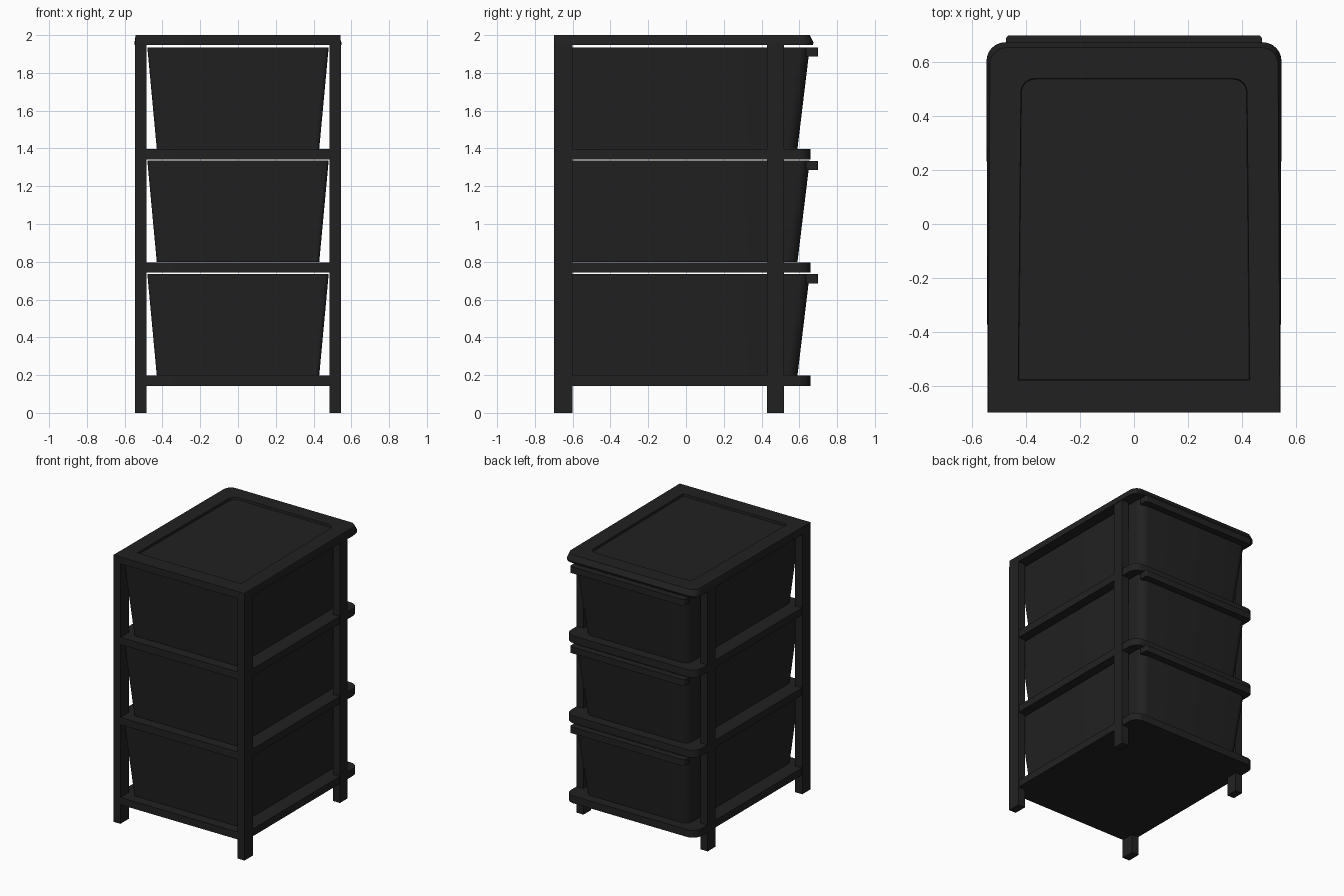
import bpy, bmesh, math

if "Cube" in bpy.data.objects:
    bpy.data.objects.remove(bpy.data.objects["Cube"])

mat = bpy.data.materials.new("charcoal_plastic")
mat.diffuse_color = (0.0155, 0.0155, 0.0155, 1)
mat.use_nodes = True
mat.node_tree.nodes["Principled BSDF"].inputs["Base Color"].default_value = mat.diffuse_color


def finish(name, bm):
    bmesh.ops.recalc_face_normals(bm, faces=bm.faces)
    me = bpy.data.meshes.new(name)
    bm.to_mesh(me)
    bm.free()
    ob = bpy.data.objects.new(name, me)
    bpy.context.collection.objects.link(ob)
    me.materials.append(mat)
    bpy.ops.object.select_all(action='DESELECT')
    ob.select_set(True)
    bpy.context.view_layer.objects.active = ob
    bpy.ops.object.shade_smooth_by_angle(angle=math.radians(30))
    return ob


def outline(xb, xf, y0, y1, rb, rf, n=6):
    """Plan outline: half widths at the -y / +y ends and corner radii."""
    pts = []
    for cx, cy, r, a0 in ((xf - rf, y1 - rf, rf, 0), (-xf + rf, y1 - rf, rf, 90),
                          (-xb + rb, y0 + rb, rb, 180), (xb - rb, y0 + rb, rb, 270)):
        for i in range(n + 1):
            a = math.radians(a0 + 90 * i / n)
            pts.append((cx + r * math.cos(a), cy + r * math.sin(a)))
    return pts


def loft(name, rings):
    """Skin a stack of (outline args, z) rings and cap both ends."""
    bm = bmesh.new()
    vs = [[bm.verts.new((x, y, z)) for x, y in outline(*args)] for args, z in rings]
    n = len(vs[0])
    for a, b in zip(vs, vs[1:]):
        for i in range(n):
            j = (i + 1) % n
            bm.faces.new((a[i], a[j], b[j], b[i]))
    bm.faces.new(vs[0][::-1])
    bm.faces.new(vs[-1])
    return finish(name, bm)


def box(name, x0, x1, y0, y1, z0, z1):
    bm = bmesh.new()
    bmesh.ops.create_cube(bm, size=1)
    for v in bm.verts:
        v.co = ((x0 + x1) / 2 + v.co.x * (x1 - x0), (y0 + y1) / 2 + v.co.y * (y1 - y0),
                (z0 + z1) / 2 + v.co.z * (z1 - z0))
    return finish(name, bm)


E = 0.001  # near-square corner

# Four posts
for side, s in (("left", -1), ("right", 1)):
    xa, xb = sorted((s * 0.485, s * 0.544))
    box(f"{side}_front_post", xa, xb, -0.70, -0.60, 0, 1.95)
    box(f"{side}_back_post", xa, xb, 0.43, 0.52, 0, 1.95)

# Top panel with flared rim and shallow recess
loft("top_panel", [
    ((0.544, 0.548, -0.70, 0.672, E, 0.07), 1.948),
    ((0.544, 0.548, -0.70, 0.675, E, 0.07), 1.96),
    ((0.542, 0.535, -0.70, 0.655, E, 0.06), 2.0),
    ((0.43, 0.42, -0.58, 0.54, E, 0.05), 2.0),
    ((0.428, 0.418, -0.578, 0.538, E, 0.05), 1.983)])

for k in range(3):
    z = 0.6 * k
    # Shelf under each drawer
    sh = (0.541, 0.541, -0.698, 0.66, E, 0.07)
    loft(f"shelf_{k + 1}", [(sh, z + 0.142), (sh, z + 0.197)])
    # Tapered open drawer
    loft(f"drawer_{k + 1}", [
        ((0.43, 0.43, -0.625, 0.59, 0.02, 0.06), z + 0.198),
        ((0.48, 0.48, -0.67, 0.655, 0.02, 0.06), z + 0.735),
        ((0.465, 0.465, -0.655, 0.64, 0.015, 0.05), z + 0.735),
        ((0.416, 0.416, -0.611, 0.576, 0.015, 0.05), z + 0.215)])
    # Pull lip on the drawer
    lip = (0.475, 0.475, 0.635, 0.70, E, 0.012)
    loft(f"drawer_lip_{k + 1}", [(lip, z + 0.686), (lip, z + 0.734)])
